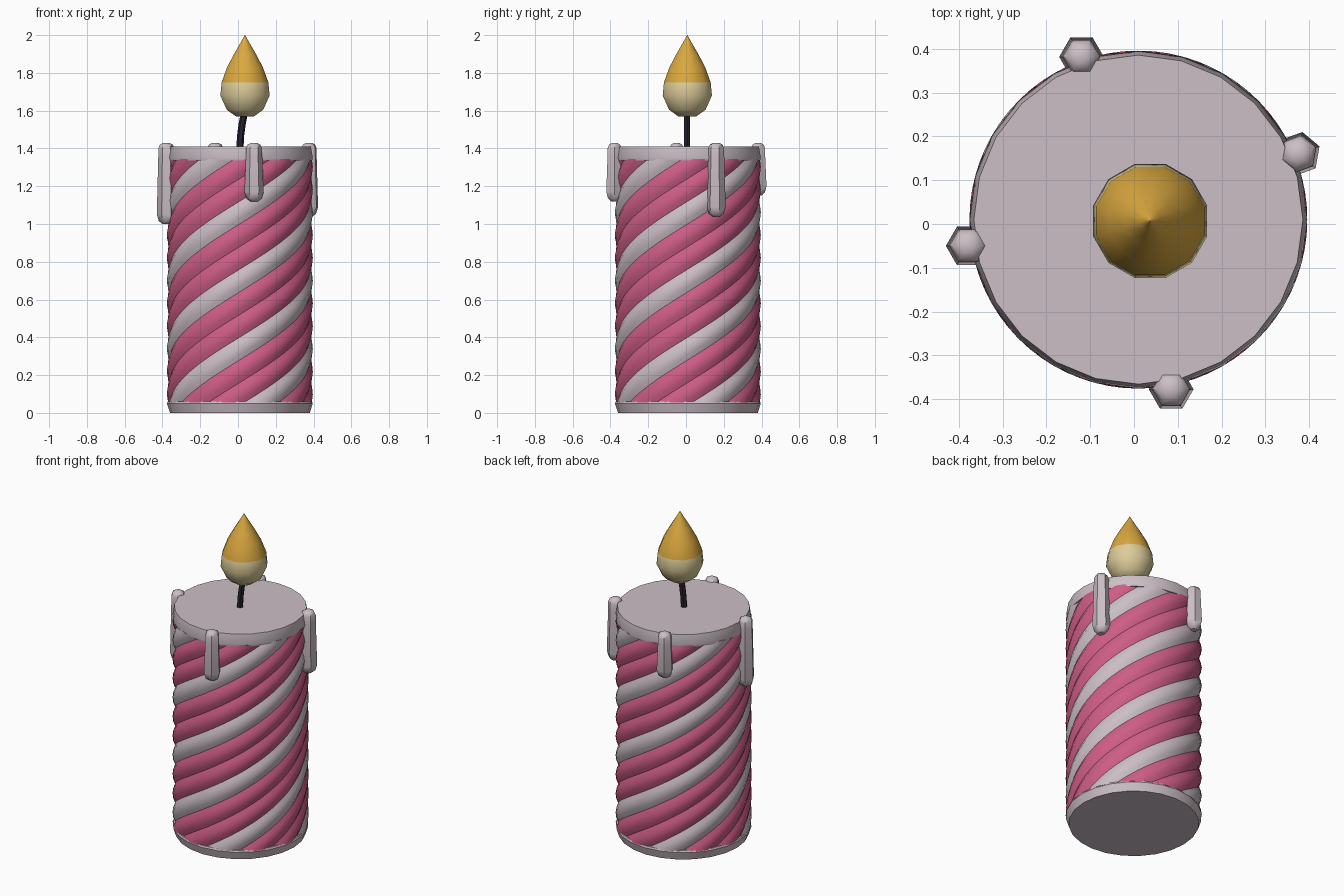
import bpy
from math import sin, cos, pi, radians

cube = bpy.data.objects.get("Cube")
if cube:
    bpy.data.objects.remove(cube, do_unlink=True)


def material(name, rgb):
    m = bpy.data.materials.new(name)
    m.use_nodes = True
    m.diffuse_color = (*rgb, 1)
    m.node_tree.nodes["Principled BSDF"].inputs["Base Color"].default_value = (*rgb, 1)
    return m


WAX = material("pale wax", (0.60, 0.52, 0.56))
PINK = material("pink wax", (0.62, 0.11, 0.24))
GOLD = material("flame gold", (0.70, 0.39, 0.05))
CREAM = material("flame cream", (0.72, 0.61, 0.32))
BLACK = material("wick black", (0.02, 0.015, 0.025))

CX = CY = 0.01   # candle axis


def loft(name, rings, mats, pick=None, caps=True, angle=35):
    """Skin a stack of equal rings; pick(row, column) gives the material slot."""
    n = len(rings[0])
    verts = [p for ring in rings for p in ring]
    faces, slots = [], []
    for r in range(len(rings) - 1):
        for c in range(n):
            d = (c + 1) % n
            faces.append((r * n + c, r * n + d, (r + 1) * n + d, (r + 1) * n + c))
            slots.append(pick(r, c) if pick else 0)
    if caps:
        last = (len(rings) - 1) * n
        faces += [tuple(reversed(range(n))), tuple(range(last, last + n))]
        slots += [slots[0], slots[-1]]
    mesh = bpy.data.meshes.new(name)
    mesh.from_pydata(verts, [], faces)
    for m in mats:
        mesh.materials.append(m)
    mesh.polygons.foreach_set("material_index", slots)
    ob = bpy.data.objects.new(name, mesh)
    bpy.context.collection.objects.link(ob)
    bpy.ops.object.select_all(action="DESELECT")
    ob.select_set(True)
    bpy.context.view_layer.objects.active = ob
    bpy.ops.object.shade_smooth_by_angle(angle=radians(angle))
    return ob


def circle(x, y, z, r, n, turn=0.0):
    return [(x + r * cos(turn + 2 * pi * i / n), y + r * sin(turn + 2 * pi * i / n), z)
            for i in range(n)]


# Twisted body: twelve flutes, every third one pale
FLUTES, SEG, ROWS = 12, 4, 64
LOW, HIGH, LEAD = 0.055, 1.345, 1.44
START = radians(-86.5)   # edge of a pale flute at the bottom
count = FLUTES * SEG
body_rings = []
for row in range(ROWS + 1):
    z = LOW + (HIGH - LOW) * row / ROWS
    twist = START + 2 * pi * (z - LOW) / LEAD
    ring = []
    for i in range(count):
        r = 0.371 + 0.015 * sin(pi * (i % SEG) / SEG)
        a = twist + 2 * pi * i / count
        ring.append((CX + r * cos(a), CY + r * sin(a), z))
    body_rings.append(ring)
loft("striped_body", body_rings, [WAX, PINK],
     lambda r, c: 0 if (c // SEG) % 3 == 0 else 1)

# Plain bands at the bottom and top
loft("base_band", [circle(CX, CY, z, r, 24) for z, r in
                   ((0, 0.37), (0.05, 0.386), (0.06, 0.382))], [WAX])
loft("top_band", [circle(CX, CY, z, r, 24) for z, r in
                  ((1.335, 0.382), (1.35, 0.386), (1.41, 0.376))], [WAX])

# Wax drips: hexagonal, fuller towards the lower end
for name, x, y, bottom, turn in (("front", 0.085, -0.378, 1.12, 0),
                                 ("left", 0.376, 0.16, 1.04, 20),
                                 ("right", -0.379, -0.05, 1.0, 0),
                                 ("back", -0.12, 0.382, 1.15, 0)):
    profile = ((bottom, 0.02), (bottom + 0.015, 0.04), (bottom + 0.05, 0.051),
               (1.36, 0.043), (1.40, 0.043), (1.42, 0.034), (1.43, 0.015))
    loft(name + "_drip", [circle(x, y, z, r, 6, radians(turn)) for z, r in profile],
         [WAX], angle=40)

# Curved wick
loft("wick", [circle(x, 0.005, z, 0.019, 6) for x, z in
              ((0.01, 1.40), (0.014, 1.47), (0.022, 1.53), (0.036, 1.60))], [BLACK])

# Two-tone flame
flame = ((1.57, 0.05), (1.605, 0.10), (1.68, 0.135), (1.75, 0.128),
         (1.83, 0.098), (1.90, 0.06), (1.96, 0.024), (2.0, 0.001))
loft("flame", [circle(0.037, 0.007, z, r, 12, radians(15)) for z, r in flame],
     [CREAM, GOLD], lambda r, c: 0 if r < 3 else 1, angle=40)
